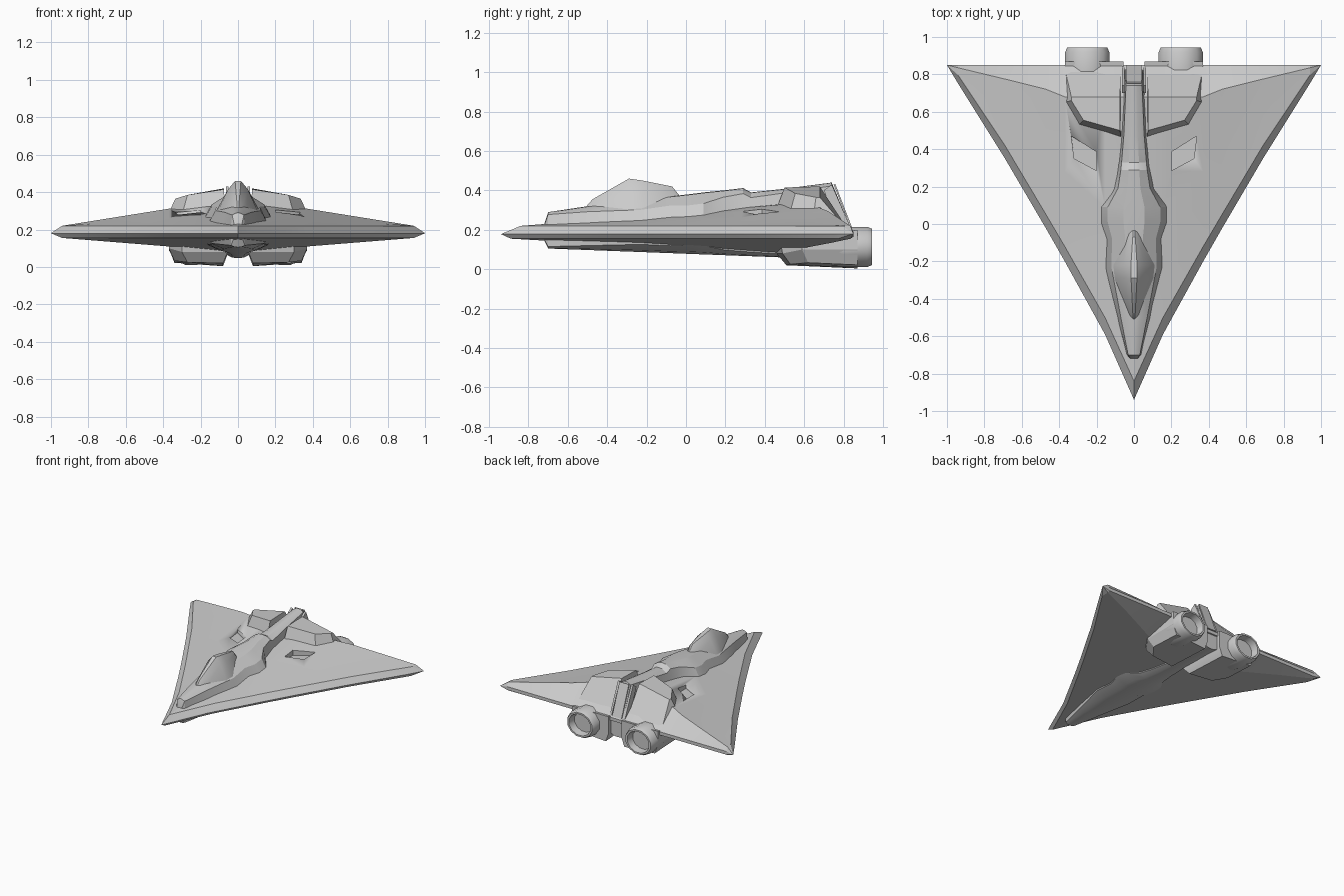
import bpy, bmesh, math

if "Cube" in bpy.data.objects:
    bpy.data.objects.remove(bpy.data.objects["Cube"], do_unlink=True)

GREY = (0.6, 0.6, 0.6, 1)
hull = bpy.data.materials.new("hull_grey")
hull.use_nodes = True
hull.diffuse_color = GREY
hull.node_tree.nodes["Principled BSDF"].inputs["Base Color"].default_value = GREY


def loft(name, rings, smooth=22):
    """Skin a list of equal-length closed rings and cap both ends."""
    bm = bmesh.new()
    rows = [[bm.verts.new(p) for p in ring] for ring in rings]
    n = len(rows[0])
    for a, b in zip(rows, rows[1:]):
        for i in range(n):
            j = (i + 1) % n
            bm.faces.new((a[i], a[j], b[j], b[i]))
    bm.faces.new(rows[0])
    bm.faces.new(rows[-1])
    bmesh.ops.remove_doubles(bm, verts=bm.verts, dist=0.0005)
    bmesh.ops.recalc_face_normals(bm, faces=bm.faces)
    mesh = bpy.data.meshes.new(name)
    bm.to_mesh(mesh)
    bm.free()
    mesh.materials.append(hull)
    obj = bpy.data.objects.new(name, mesh)
    bpy.context.collection.objects.link(obj)
    bpy.ops.object.select_all(action="DESELECT")
    bpy.context.view_layer.objects.active = obj
    obj.select_set(True)
    bpy.ops.object.shade_smooth_by_angle(angle=math.radians(smooth))
    return obj


def section(y, half):
    """Ring across the hull from the (x, z) points of its left half."""
    return ([(x, y, z) for x, z in half] +
            [(-x, y, z) for x, z in reversed(half) if x > 0])


def flip(points, side):
    return [(side * x, y, z) for x, y, z in points]


# Delta wing: chordwise profiles along the span
def wing_ring(x, lead, rim, crest):
    if abs(x) == 1:
        return [(x, 0.85, 0.18)] * 8
    reach = 0.94 - abs(x)
    top = min(0.35, 0.22 + 0.16 * reach)
    low = 0.155 - 0.08 * reach
    start = lead + rim
    profile = [(lead, 0.178), (start, 0.22),
               ((start + crest) / 2, (0.22 + top) / 2 - 0.006 * reach),
               (crest, top), (0.85, 0.19), (0.85, 0.165),
               (start + 0.75 * (0.85 - start), low),
               (lead + rim / 2, 0.155)]
    return [(x, y, z) for y, z in profile]


span = [(0, -0.94, 0.1, 0.68), (0.155, -0.59, 0.09, 0.68),
        (0.37, -0.2, 0.08, 0.68), (0.47, -0.025, 0.075, 0.72),
        (0.69, 0.35, 0.07, 0.775), (0.94, 0.75, 0.045, 0.835),
        (1, 0.85, 0, 0.85)]
stations = [(-s[0],) + s[1:] for s in reversed(span[1:])] + span
wing = loft("delta_wing", [wing_ring(*s) for s in stations], 12)

# Recessed wing vents
vent = [(0.2, 0.285), (0.2, 0.385), (0.335, 0.47), (0.32, 0.35)]
for side in (1, -1):
    cutter = loft("vent_cutter", [flip([(x, y, z) for x, y in vent], side)
                                  for z in (0.265, 0.5)])
    cutter.hide_render = True
    mod = wing.modifiers.new("vent", "BOOLEAN")
    mod.operation = "DIFFERENCE"
    mod.solver = "EXACT"
    mod.object = cutter
    bpy.ops.object.select_all(action="DESELECT")
    bpy.context.view_layer.objects.active = wing
    wing.select_set(True)
    bpy.ops.object.modifier_apply(modifier=mod.name)
    bpy.data.objects.remove(cutter, do_unlink=True)

# Raised spine: position, half width, top height
spine = [(-0.72, 0.025, 0.23), (-0.7, 0.04, 0.29), (-0.5, 0.09, 0.32),
         (-0.23, 0.155, 0.35), (-0.08, 0.15, 0.37), (0.01, 0.18, 0.38),
         (0.09, 0.18, 0.39), (0.19, 0.11, 0.4), (0.29, 0.09, 0.412),
         (0.33, 0.085, 0.39), (0.47, 0.07, 0.405), (0.74, 0.055, 0.44),
         (0.84, 0.06, 0.2)]


def spine_ring(y, w, top):
    edge = 0.78 * w
    base = min(0.2 + 0.08 * (y + 0.72), top - 0.06)
    return section(y, [(w, base), (edge, top - 0.4 * edge),
                       (0.4 * edge, top - 0.003), (0, top)])


loft("spine", [spine_ring(*s) for s in spine])


# Belly keel follows the spine outline
def belly_ring(y, w):
    keel = 0.105 - 0.038 * (y + 0.7)
    if y < -0.71:
        keel = 0.145
    return section(y, [(w, 0.17), (0.93 * w, keel + 0.25 * w),
                       (0.5 * w, keel + 0.06 * w), (0, keel)])


loft("belly", [belly_ring(y, w) for y, w, top in spine])

# Canopy: position, half width, base height, ridge height
canopy = [(-0.51, 0.03, 0.28, 0.315), (-0.475, 0.045, 0.28, 0.355),
          (-0.29, 0.105, 0.3, 0.46), (-0.22, 0.11, 0.31, 0.45),
          (-0.07, 0.045, 0.34, 0.42), (-0.03, 0.03, 0.34, 0.37)]
loft("canopy", [section(y, [(w, b), (0.5 * w, b + 0.72 * (r - b)),
                            (0.15 * w, r), (0, r)])
                for y, w, b, r in canopy], 30)

# Engine housings, nozzles and tail slats on each side
upper_base = [(0.07, 0.465, 0.32), (0.295, 0.53, 0.295), (0.37, 0.65, 0.29),
              (0.37, 0.83, 0.19), (0.07, 0.83, 0.19)]
upper_top = [(0.075, 0.5, 0.415), (0.27, 0.555, 0.385), (0.335, 0.66, 0.365),
             (0.335, 0.68, 0.365), (0.075, 0.68, 0.42)]
lower_base = [(0.055, 0.45, 0.14), (0.3, 0.48, 0.14), (0.37, 0.58, 0.14),
              (0.37, 0.87, 0.2), (0.055, 0.87, 0.2)]
lower_mid = [(0.055, 0.46, 0.08), (0.3, 0.49, 0.08), (0.37, 0.59, 0.1),
             (0.37, 0.87, 0.1), (0.055, 0.87, 0.07)]
lower_floor = [(0.08, 0.51, 0.02), (0.27, 0.53, 0.025), (0.34, 0.62, 0.033),
               (0.34, 0.87, 0.022), (0.08, 0.87, 0.004)]
nozzle = [(0.74, 0.92), (0.8, 1), (0.92, 1), (0.945, 0.9), (0.945, 0.78),
          (0.89, 0.7)]
slat = [(0.7, 0.4), (0.74, 0.43), (0.85, 0.18), (0.79, 0.18)]
SIDES = 12

for side, label in ((1, "left"), (-1, "right")):
    loft(label + "_engine_cowl",
         [flip(r, side) for r in (upper_base, upper_top)])
    loft(label + "_engine_pod",
         [flip(r, side) for r in (lower_base, lower_mid, lower_floor)])
    rings = []
    for y, r in nozzle:
        turns = [math.tau * (i + 0.5) / SIDES for i in range(SIDES)]
        rings.append([(side * 0.25 + 0.122 * r * math.cos(t), y,
                       0.113 + 0.106 * r * math.sin(t)) for t in turns])
    loft(label + "_nozzle", rings, 35)
    loft(label + "_tail_slat",
         [[(side * x, y, z) for y, z in slat] for x in (0.05, 0.065)])

# Tail plate on the sloped end of the spine
loft("tail_plate", [[(x, 0.75, 0.43), (x, 0.758, 0.433), (x, 0.848, 0.2),
                     (x, 0.84, 0.198)] for x in (-0.04, 0.04)])
